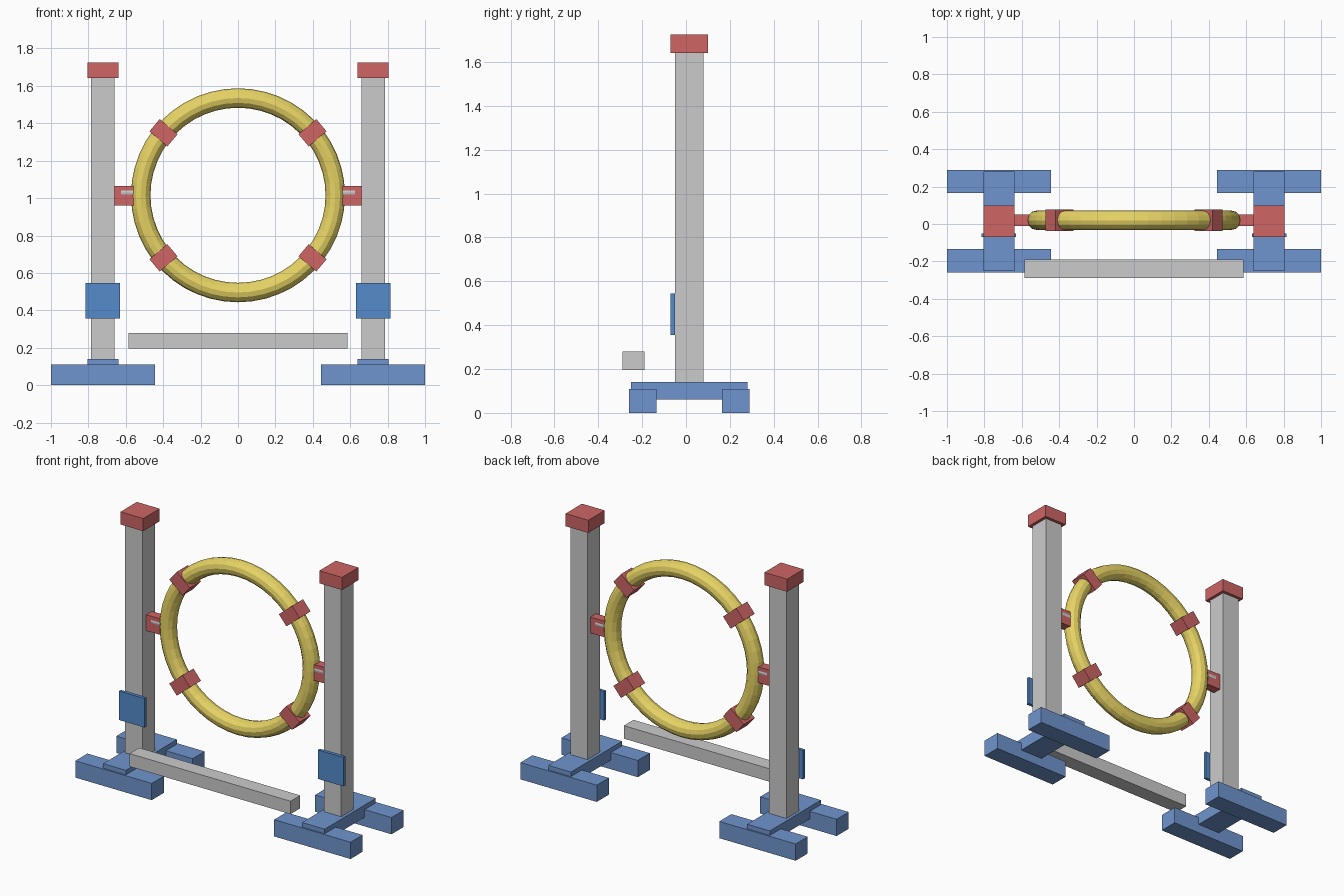
import bpy
from math import radians, sin, cos, pi

if "Cube" in bpy.data.objects:
    bpy.data.objects.remove(bpy.data.objects["Cube"])


def material(name, rgb):
    m = bpy.data.materials.new(name)
    m.diffuse_color = (*rgb, 1)
    m.use_nodes = True
    m.node_tree.nodes["Principled BSDF"].inputs["Base Color"].default_value = m.diffuse_color
    return m


RED = material("red", (0.62, 0.13, 0.13))
BLUE = material("blue", (0.16, 0.30, 0.62))
PLATE_BLUE = material("plate_blue", (0.09, 0.26, 0.60))
YELLOW = material("yellow", (0.80, 0.66, 0.13))


def finish(name, mat):
    o = bpy.context.object
    o.name = name
    if mat:
        o.data.materials.append(mat)
    return o


def box(name, x, y, z, mat=None):
    """Box from (min, max) ranges on each axis."""
    bpy.ops.mesh.primitive_cube_add(size=1, location=[sum(r) / 2 for r in (x, y, z)])
    o = finish(name, mat)
    o.scale = [r[1] - r[0] for r in (x, y, z)]
    bpy.ops.object.transform_apply(location=False, rotation=False, scale=True)
    return o


RING_Y, RING_Z, RING_R = 0.02, 1.015, 0.52

# Two mirrored stands
for side, s in (("left", -1), ("right", 1)):
    def part(name, x0, x1, y, z, mat=None):
        return box(f"{side}_{name}", sorted((s * x0, s * x1)), y, z, mat)

    # Feet and cross beam
    part("front_foot", 0.445, 1.0, (-0.26, -0.135), (0, 0.11), BLUE)
    part("back_foot", 0.445, 1.0, (0.165, 0.29), (0, 0.11), BLUE)
    part("cross_beam", 0.64, 0.805, (-0.25, 0.28), (0.06, 0.14), BLUE)
    # Post, cap and front plate
    part("post", 0.66, 0.785, (-0.05, 0.08), (0.14, 1.645), None)
    part("post_cap", 0.64, 0.805, (-0.07, 0.10), (1.642, 1.725), RED)
    part("front_plate", 0.63, 0.815, (-0.07, -0.05), (0.355, 0.545), PLATE_BLUE)
    # Ring bracket with pivot pin
    part("ring_bracket", 0.557, 0.662, (-0.01, 0.05), (0.96, 1.065), RED)
    bpy.ops.mesh.primitive_cylinder_add(vertices=16, radius=0.032, depth=0.09,
                                        location=(s * 0.58, RING_Y, 1.03),
                                        rotation=(0, pi / 2, 0))
    finish(f"{side}_pivot_pin", None)

# Low hurdle bar
box("hurdle_bar", (-0.585, 0.585), (-0.29, -0.19), (0.195, 0.28))

# Hoop
bpy.ops.mesh.primitive_torus_add(major_segments=48, minor_segments=12,
                                 major_radius=RING_R, minor_radius=0.052,
                                 location=(0, RING_Y, RING_Z), rotation=(pi / 2, 0, 0))
finish("hoop", YELLOW)

# Hoop clamps, long side pointing along the radius
for i, deg in enumerate((40, 140, 220, 320)):
    a = radians(deg)
    clamp = box(f"hoop_clamp_{i + 1}", (-0.0625, 0.0625), (-0.057, 0.057),
                (-0.0425, 0.0425), RED)
    clamp.location = (RING_R * cos(a), RING_Y, RING_Z + RING_R * sin(a))
    clamp.rotation_euler = (0, -a, 0)
